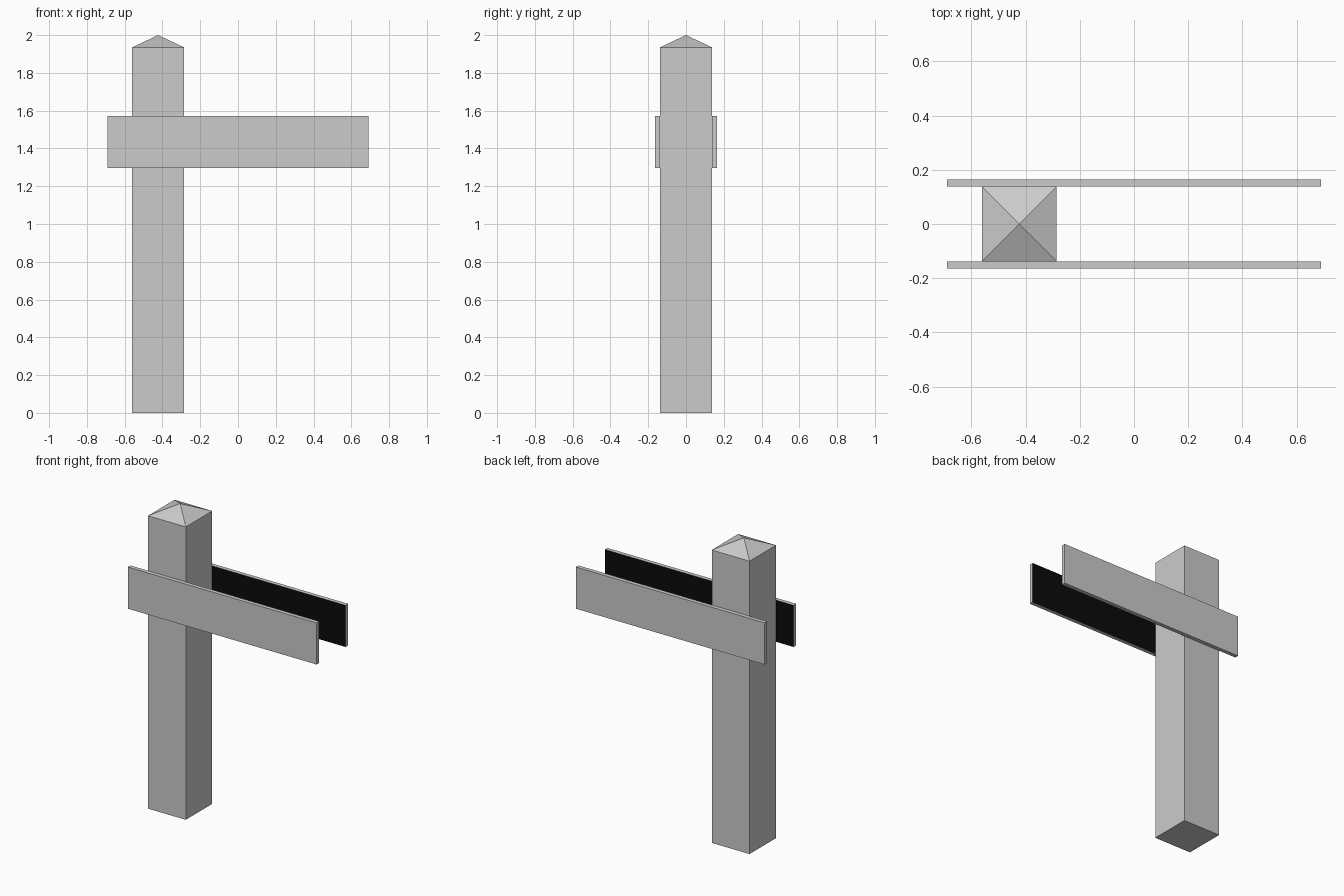
import bpy, bmesh
from mathutils import Matrix

if "Cube" in bpy.data.objects:
    bpy.data.objects.remove(bpy.data.objects["Cube"])


def material(name, rgb):
    m = bpy.data.materials.new(name)
    m.diffuse_color = (*rgb, 1.0)
    m.use_nodes = True
    m.node_tree.nodes["Principled BSDF"].inputs["Base Color"].default_value = m.diffuse_color
    return m


GREY = material("light_grey", (0.6, 0.6, 0.6))
BLACK = material("black", (0.003, 0.003, 0.003))


def finish(name, bm, mats):
    bmesh.ops.recalc_face_normals(bm, faces=bm.faces)
    mesh = bpy.data.meshes.new(name)
    bm.to_mesh(mesh)
    bm.free()
    for m in mats:
        mesh.materials.append(m)
    obj = bpy.data.objects.new(name, mesh)
    bpy.context.collection.objects.link(obj)
    return obj


def box(lo, hi):
    bm = bmesh.new()
    size = [b - a for a, b in zip(lo, hi)]
    mid = [(a + b) / 2 for a, b in zip(lo, hi)]
    bmesh.ops.create_cube(bm, size=1, matrix=Matrix.Translation(mid) @ Matrix.Diagonal((*size, 1)))
    return bm


POST_X, HALF = -0.423, 0.138
SHOULDER, TIP = 1.935, 2.0

# Square post with a pyramid point
bm = box((POST_X - HALF, -HALF, 0), (POST_X + HALF, HALF, SHOULDER))
bm.faces.ensure_lookup_table()
top = max(bm.faces, key=lambda f: f.calc_center_median().z)
apex = bmesh.ops.poke(bm, faces=[top])["verts"][0]
apex.co.z = TIP
finish("post", bm, [GREY])

# Sign boards on both sides of the post, with dark inner faces
for name, side in (("front_board", -1), ("back_board", 1)):
    y0, y1 = sorted((side * HALF, side * 0.165))
    bm = box((-0.69, y0, 1.297), (0.69, y1, 1.572))
    bm.normal_update()
    for f in bm.faces:
        f.material_index = 1 if f.normal.y * side < -0.5 else 0
    finish(name, bm, [GREY, BLACK])
